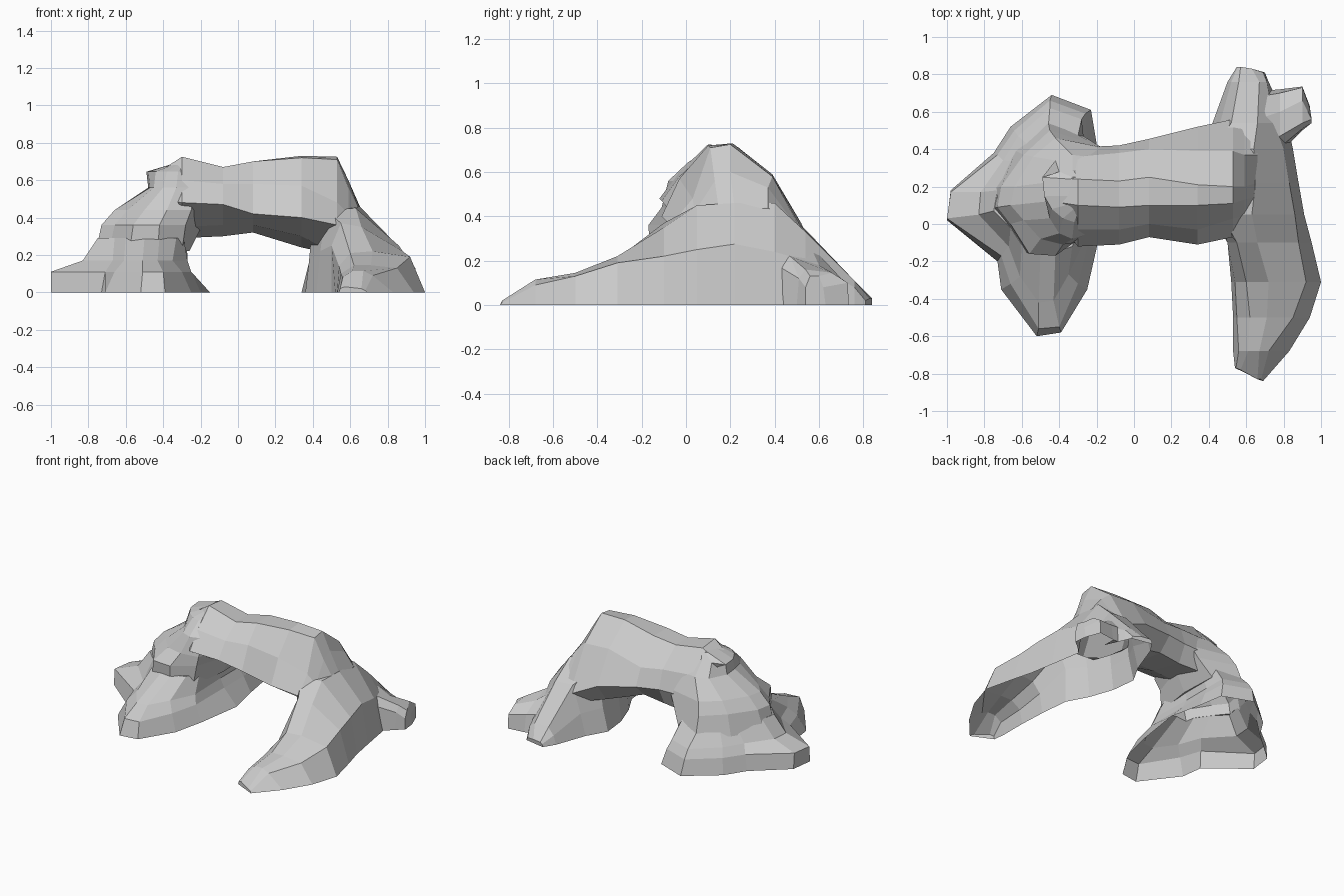
import bpy, bmesh


def loft(name, axis, sections):
    """Skin closed cross-sections along one axis; a third point value shifts it along that axis."""
    bm = bmesh.new()
    rings = []
    for pos, pts in sections:
        ring = []
        for p in pts:
            co = list(p[:2])
            co.insert(axis, pos + (p[2] if len(p) > 2 else 0))
            ring.append(bm.verts.new(co))
        rings.append(ring)
    n = len(rings[0])
    for a, b in zip(rings, rings[1:]):
        for i in range(n):
            j = (i + 1) % n
            bm.faces.new((a[i], a[j], b[j], b[i]))
    bm.faces.new(rings[0])
    bm.faces.new(rings[-1])
    bmesh.ops.recalc_face_normals(bm, faces=bm.faces)
    mesh = bpy.data.meshes.new(name)
    bm.to_mesh(mesh)
    bm.free()
    ob = bpy.data.objects.new(name, mesh)
    bpy.context.collection.objects.link(ob)
    return ob


# Bridge: sections (y, z) along x
bridge = loft("rock_arch", 0, [
    (-.43, [(.04, .5), (.07, .57), (.12, .64), (.24, .64), (.31, .55), (.35, .45), (.28, .36), (.1, .4)]),
    (-.30, [(-.12, .48), (-.03, .6), (.1, .725), (.24, .71), (.36, .56), (.41, .42), (.38, .29), (.1, .35)]),
    (-.08, [(-.11, .47), (-.03, .58), (.09, .67), (.23, .67), (.38, .55), (.42, .42), (.36, .3), (.1, .36)]),
    (.08, [(-.07, .42), (0, .58), (.1, .7), (.25, .7), (.4, .53), (.455, .41), (.36, .32), (.1, .36)]),
    (.34, [(-.11, .4), (-.03, .57), (.1, .72), (.21, .73), (.39, .59), (.52, .37), (.42, .24), (.1, .3)]),
    (.53, [(-.07, .36), (.03, .48), (.11, .71), (.2, .725), (.39, .58), (.56, .28), (.5, .2), (.1, .2)]),
    (.59, [(-.04, .34), (.04, .42), (.13, .56), (.2, .6), (.37, .53), (.54, .3), (.48, .2), (.1, .2)]),
    (.66, [(-.02, .3), (.06, .37), (.15, .42), (.22, .43), (.37, .44), (.52, .3), (.46, .2), (.1, .2)]),
])

# Right leg: long wall, sections (x, z) along y
right_leg = loft("right_leg", 1, [
    (-.83, [(.54, 0, .06), (.545, .02, .06), (.57, .03, .05), (.66, .02), (.68, .01), (.69, 0, -.01)]),
    (-.68, [(.53, 0), (.56, .08), (.61, .115), (.67, .115), (.72, .09), (.83, 0)]),
    (-.50, [(.53, 0), (.55, .1), (.62, .145), (.71, .145), (.85, .13), (.94, 0)]),
    (-.31, [(.52, 0), (.54, .14), (.6, .21), (.72, .22), (.92, .19), (1, 0)]),
    (-.10, [(.5, 0), (.5, .25), (.55, .37), (.66, .35), (.88, .22), (.95, 0)]),
    (.05, [(.42, 0), (.44, .22), (.47, .44), (.63, .45), (.86, .25), (.91, 0)]),
    (.22, [(.36, 0), (.38, .17), (.4, .4), (.65, .46), (.83, .275), (.88, 0)]),
    (.40, [(.34, 0), (.38, .16), (.42, .45), (.64, .46), (.8, .24), (.85, 0)]),
    (.54, [(.42, 0), (.46, .15), (.52, .34), (.66, .33), (.75, .2), (.82, 0)]),
    (.76, [(.5, 0), (.52, .06), (.56, .11), (.67, .11), (.71, .08), (.72, 0)]),
    (.84, [(.55, 0), (.555, .02), (.57, .03), (.63, .03, -.01), (.69, .02, -.03), (.7, 0, -.03)]),
])

# Small spur behind the right leg: sections (y, z) along x
spur = loft("back_spur", 0, [
    (.66, [(.3, .01), (.32, .2), (.4, .28), (.56, .27), (.68, .14), (.71, .01)]),
    (.78, [(.38, 0), (.41, .18), (.47, .22), (.6, .18), (.7, .12), (.72, 0)]),
    (.90, [(.5, 0), (.51, .12), (.54, .16), (.66, .145), (.73, .1), (.735, 0)]),
    (.95, [(.54, 0), (.54, .08), (.56, .13), (.6, .13, -.02), (.62, .08, -.01), (.63, 0, -.01)]),
])

# Left foot with its three lobes: outlines (x, y) along z
left_foot = loft("left_foot", 2, [
    (0, [(-1, .02), (-.98, .18), (-.75, .38), (-.66, .52), (-.44, .69), (-.23, .61), (-.2, .43),
         (-.15, .2), (-.2, -.13), (-.25, -.35), (-.39, -.58), (-.52, -.6), (-.71, -.35), (-.73, -.2)]),
    (.11, [(-1, .03), (-.98, .17), (-.73, .37), (-.64, .5), (-.45, .66), (-.26, .59), (-.25, .42),
           (-.25, .2), (-.25, -.12), (-.3, -.32), (-.4, -.55), (-.51, -.56), (-.66, -.32), (-.71, -.17)]),
    (.17, [(-.83, .05), (-.82, .17), (-.7, .34), (-.62, .47), (-.45, .62), (-.28, .56), (-.28, .4),
           (-.28, .2), (-.27, -.1), (-.35, -.27), (-.43, -.41), (-.51, -.42), (-.61, -.28), (-.67, -.12)]),
    (.29, [(-.75, .07), (-.73, .18), (-.62, .33), (-.55, .41), (-.46, .5), (-.3, .47), (-.26, .38),
           (-.26, .2), (-.29, -.02), (-.33, -.12), (-.42, -.15), (-.5, -.15), (-.6, -.11), (-.66, -.02)]),
])

# Left shoulder stepping up to the bridge: outlines (x, y) along z
shoulder = loft("left_shoulder", 2, [
    (.22, [(-.76, .08), (-.75, .19), (-.63, .39), (-.46, .55), (-.27, .47), (-.26, .2),
           (-.3, -.08), (-.43, -.16), (-.58, -.15), (-.69, 0)]),
    (.36, [(-.73, .09), (-.71, .2), (-.59, .37), (-.45, .5), (-.19, .42), (-.19, .2),
           (-.28, -.07), (-.42, -.17), (-.56, -.16), (-.66, 0)]),
    (.44, [(-.66, .1), (-.64, .2), (-.54, .36), (-.42, .46), (-.15, .4), (-.14, .2),
           (-.25, -.09), (-.38, -.11), (-.5, -.08), (-.59, .02)]),
    (.56, [(-.47, .12), (-.48, .22), (-.42, .34), (-.33, .37), (-.18, .35), (-.15, .2),
           (-.24, -.05), (-.33, -.08), (-.4, -.05), (-.45, .03)]),
    (.645, [(-.48, .15), (-.49, .25), (-.4, .28), (-.33, .29), (-.22, .26), (-.2, .2),
            (-.25, .06), (-.32, .01), (-.38, .03), (-.44, .08)]),
    (.69, [(-.34, .15), (-.34, .24), (-.33, .25), (-.3, .25), (-.25, .22), (-.24, .2),
           (-.25, .12), (-.29, .09), (-.31, .09), (-.33, .11)]),
])

# Fuse the parts into one faceted rock
for part in (right_leg, spur, left_foot, shoulder):
    mod = bridge.modifiers.new(part.name, "BOOLEAN")
    mod.operation = "UNION"
    mod.solver = "EXACT"
    mod.object = part
dg = bpy.context.evaluated_depsgraph_get()
fused = bpy.data.meshes.new_from_object(bridge.evaluated_get(dg))
bridge.modifiers.clear()
bridge.data = fused
for part in (right_leg, spur, left_foot, shoulder):
    bpy.data.objects.remove(part)

# Open underside where the rock meets the ground
bm = bmesh.new()
bm.from_mesh(fused)
ground = [f for f in bm.faces if all(v.co.z < .001 for v in f.verts)]
bmesh.ops.delete(bm, geom=ground, context="FACES")
bm.to_mesh(fused)
bm.free()
